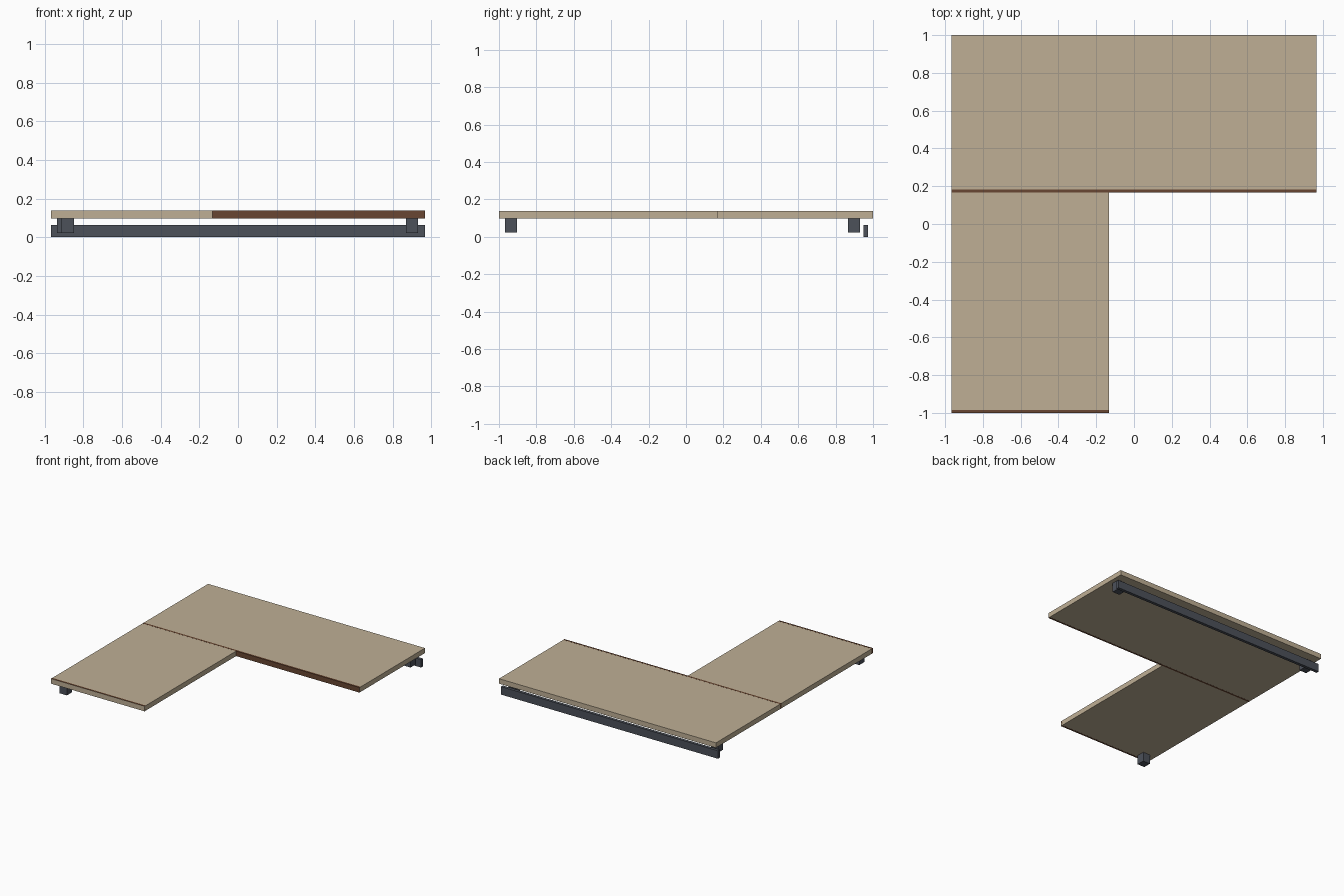
import bpy

if "Cube" in bpy.data.objects:
    bpy.data.objects.remove(bpy.data.objects["Cube"])


def material(name, rgb):
    m = bpy.data.materials.new(name)
    m.diffuse_color = (*rgb, 1)
    m.use_nodes = True
    m.node_tree.nodes["Principled BSDF"].inputs["Base Color"].default_value = m.diffuse_color
    return m


WOOD = material("light wood", (0.52, 0.43, 0.30))
EDGE = material("brown edging", (0.14, 0.062, 0.032))
METAL = material("dark grey metal", (0.072, 0.082, 0.102))


def box(name, x, y, z, mat):
    """Axis-aligned box from (min, max) ranges."""
    bpy.ops.mesh.primitive_cube_add(size=1)
    ob = bpy.context.object
    ob.name = name
    ob.location = [(a + b) / 2 for a, b in (x, y, z)]
    ob.scale = [b - a for a, b in (x, y, z)]
    bpy.ops.object.transform_apply(location=True, rotation=False, scale=True)
    ob.data.materials.append(mat)
    return ob


W = 0.967                      # half width of the desk
TOP = (0.098, 0.138)           # worktop height range
BAND = (0.0975, 0.1385)        # edging, very slightly proud of the worktop

# L-shaped worktop: main desk along the back, return on the left
box("main_top", (-W, W), (0.167, 1.0), TOP, WOOD)
box("return_top", (-W, -0.133), (-1.0, 0.167), TOP, WOOD)

# Brown edge strips
box("main_edge_strip", (-W, W), (0.166, 0.182), BAND, EDGE)
box("return_edge_strip", (-W, -0.133), (-0.9995, -0.984), BAND, EDGE)

# Short square legs
for name, cx, cy in (("back_left_leg", -0.904, 0.898),
                     ("back_right_leg", 0.900, 0.898),
                     ("front_leg", -0.880, -0.936)):
    box(name, (cx - 0.032, cx + 0.032), (cy - 0.032, cy + 0.032), (0.023, 0.098), METAL)

# Long rail behind the back legs
box("back_rail", (-W, W), (0.950, 0.974), (0.0, 0.064), METAL)
